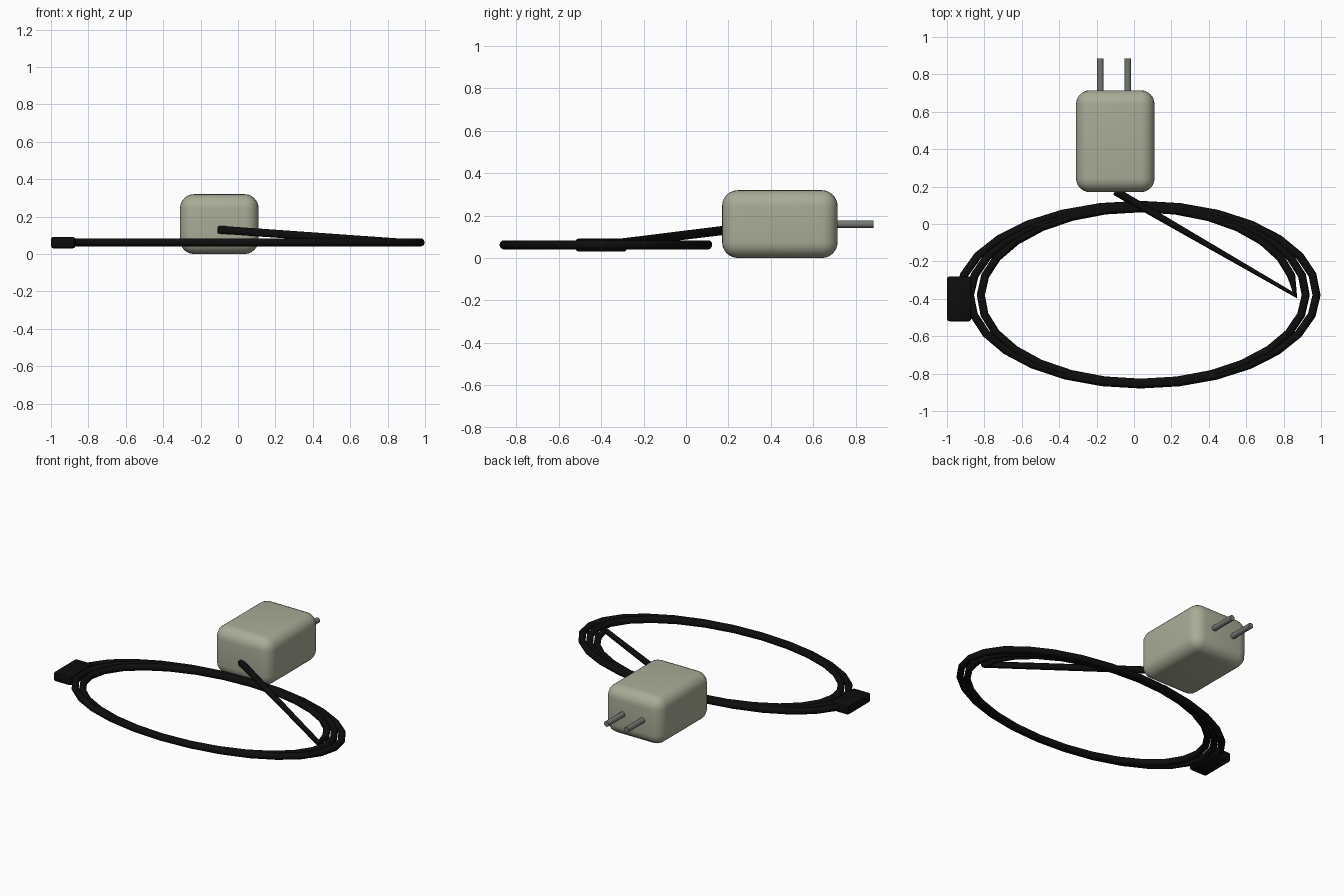
import bpy, math

if "Cube" in bpy.data.objects:
    bpy.data.objects.remove(bpy.data.objects["Cube"])


def material(name, rgb):
    m = bpy.data.materials.new(name)
    m.diffuse_color = (*rgb, 1)
    m.use_nodes = True
    m.node_tree.nodes["Principled BSDF"].inputs["Base Color"].default_value = m.diffuse_color
    return m


SHELL = material("beige plastic", (0.40, 0.41, 0.31))
METAL = material("grey metal", (0.17, 0.185, 0.17))
BLACK = material("black rubber", (0.004, 0.004, 0.004))


def finish(obj, name, mat):
    obj.name = name
    obj.data.materials.append(mat)
    return obj


def rounded_box(name, lo, hi, radius, segments, mat):
    centre = [(a + b) / 2 for a, b in zip(lo, hi)]
    bpy.ops.mesh.primitive_cube_add(size=1, location=centre)
    obj = finish(bpy.context.object, name, mat)
    obj.scale = [b - a for a, b in zip(lo, hi)]
    bpy.ops.object.transform_apply(location=False, rotation=False, scale=True)
    bevel = obj.modifiers.new("round", 'BEVEL')
    bevel.width, bevel.segments = radius, segments
    bpy.ops.object.modifier_apply(modifier="round")
    bpy.ops.object.shade_smooth_by_angle(angle=math.radians(35))
    return obj


# Adapter body and the connector at the cable end
rounded_box("adapter_body", (-0.31, 0.17, 0), (0.11, 0.715, 0.32), 0.075, 6, SHELL)
rounded_box("cable_connector", (-1.0, -0.52, 0.03), (-0.87, -0.28, 0.092), 0.013, 2, BLACK)

# Two round prongs on the back
for side, x in (("left", -0.18), ("right", -0.033)):
    bpy.ops.mesh.primitive_cylinder_add(vertices=16, radius=0.018, depth=0.2,
                                        location=(x, 0.785, 0.16),
                                        rotation=(math.pi / 2, 0, 0))
    finish(bpy.context.object, "prong_" + side, METAL)
    bpy.ops.object.shade_smooth_by_angle(angle=math.radians(35))

# Cable: straight lead from the adapter, then 2.5 widening oval turns
STEPS = 28
points = [(-0.1, 0.175, 0.13)]
for i in range(int(2.5 * STEPS) + 1):
    turn = i / STEPS
    a = turn * math.tau
    points.append((0.035 + (0.825 + 0.058 * turn) * math.cos(a),
                   -0.38 + (0.462 + 0.009 * turn) * math.sin(a), 0.062))
curve = bpy.data.curves.new("cable", 'CURVE')
curve.dimensions = '3D'
curve.bevel_depth = 0.022
curve.bevel_resolution = 3
curve.use_fill_caps = True
spline = curve.splines.new('POLY')
spline.points.add(len(points) - 1)
for p, co in zip(spline.points, points):
    p.co = (*co, 1)
cable = bpy.data.objects.new("cable", curve)
bpy.context.collection.objects.link(cable)
bpy.ops.object.select_all(action='DESELECT')
cable.select_set(True)
bpy.context.view_layer.objects.active = cable
bpy.ops.object.convert(target='MESH')
finish(bpy.context.object, "cable", BLACK)
bpy.ops.object.shade_smooth_by_angle(angle=math.radians(50))
